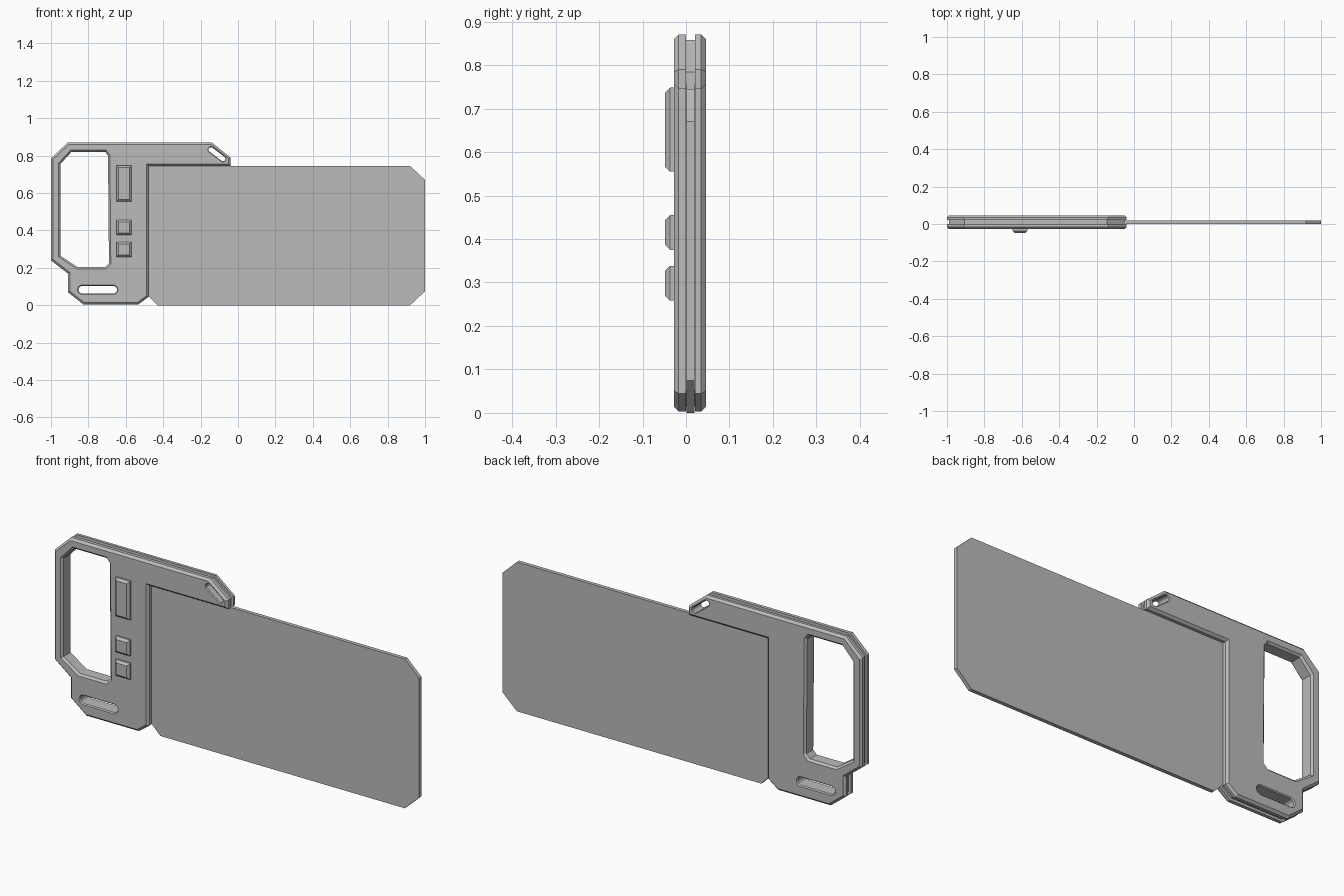
import bpy, bmesh, math
from mathutils import Vector

cube = bpy.data.objects.get("Cube")
if cube:
    bpy.data.objects.remove(cube)

grey = bpy.data.materials.new("plain_grey")
grey.use_nodes = True
colour = (0.5, 0.5, 0.5, 1)
grey.diffuse_color = colour
grey.node_tree.nodes["Principled BSDF"].inputs["Base Color"].default_value = colour


def offset(points, d):
    """Shrink a closed x-z outline by d (negative grows it)."""
    pts = [Vector(p) for p in points]
    n = len(pts)
    area = sum(pts[i - 1].cross(pts[i]) for i in range(n))
    sign = 1 if area > 0 else -1
    result = []
    for i in range(n):
        a = (pts[i] - pts[i - 1]).normalized()
        b = (pts[(i + 1) % n] - pts[i]).normalized()
        na, nb = Vector((-a.y, a.x)), Vector((-b.y, b.x))
        result.append(pts[i] + (na + nb) * sign * d / (1 + na.dot(nb)))
    return result


def capsule(a, b, r, steps=8):
    """Outline of a slot with round ends."""
    a, b = Vector(a), Vector(b)
    start = math.atan2(b.y - a.y, b.x - a.x) - math.pi / 2
    out = []
    for centre, turn in ((b, 0), (a, math.pi)):
        for i in range(steps + 1):
            t = start + turn + math.pi * i / steps
            out.append(centre + Vector((math.cos(t), math.sin(t))) * r)
    return out


def slab(name, loops):
    """Each loop is an outline with a (depth, inset) edge profile; ends are capped."""
    bm = bmesh.new()
    front, back = [], []
    for outline, profile in loops:
        rings = [[bm.verts.new((p.x, y, p.y)) for p in offset(outline, d)]
                 for y, d in profile]
        n = len(outline)
        for r0, r1 in zip(rings, rings[1:]):
            for i in range(n):
                j = (i + 1) % n
                bm.faces.new((r0[i], r0[j], r1[j], r1[i]))
        for ring, rim in ((rings[0], front), (rings[-1], back)):
            rim += [bm.edges.get((ring[i - 1], ring[i])) for i in range(n)]
    for rim in (front, back):
        bmesh.ops.triangle_fill(bm, edges=rim, use_beauty=True)
    bmesh.ops.recalc_face_normals(bm, faces=bm.faces)
    mesh = bpy.data.meshes.new(name)
    bm.to_mesh(mesh)
    bm.free()
    mesh.materials.append(grey)
    obj = bpy.data.objects.new(name, mesh)
    bpy.context.collection.objects.link(obj)


FRONT, BACK = -0.028, 0.046


def hole_profile(c):
    return [(FRONT, -c), (FRONT + c, 0), (BACK - c, 0), (BACK, -c)]


# Handle frame: chamfered rims with a groove running round the outside
frame = [(-1, .24), (-.91, .17), (-.91, .07), (-.825, .003), (-.535, .003),
         (-.478, .045), (-.478, .745), (-.04, .745), (-.04, .79),
         (-.14, .87), (-.91, .87), (-1, .785)]
rim = [(FRONT, .011), (FRONT + .011, 0), (0, 0), (0, .012),
       (.021, .012), (.021, 0), (BACK - .011, 0), (BACK, .011)]
grip = [(-.95, .265), (-.86, .205), (-.71, .205), (-.69, .225),
        (-.695, .8), (-.71, .82), (-.89, .82), (-.95, .755)]
slot = capsule((-.833, .083), (-.667, .083), .02)
tip_slot = capsule((-.145, .832), (-.08, .783), .013)
slab("handle_frame", [(frame, rim), (grip, hole_profile(.01)),
                      (slot, hole_profile(.005)), (tip_slot, hole_profile(.004))])

# Flat panel, tucked into the frame's groove
panel = [(-.43, 0), (.92, 0), (1, .075), (1, .67), (.92, .745),
         (-.052, .745), (-.052, .757), (-.49, .757), (-.49, .06)]
slab("panel", [(panel, [(.001, 0), (.02, 0)])])

# Raised buttons on the front
for name, low, high in (("long_button", .555, .748),
                        ("middle_button", .375, .455),
                        ("lower_button", .258, .338)):
    outline = [(-.65, low), (-.57, low), (-.57, high), (-.65, high)]
    slab(name, [(outline, [(-.048, .011), (-.037, 0), (FRONT + .002, 0)])])
